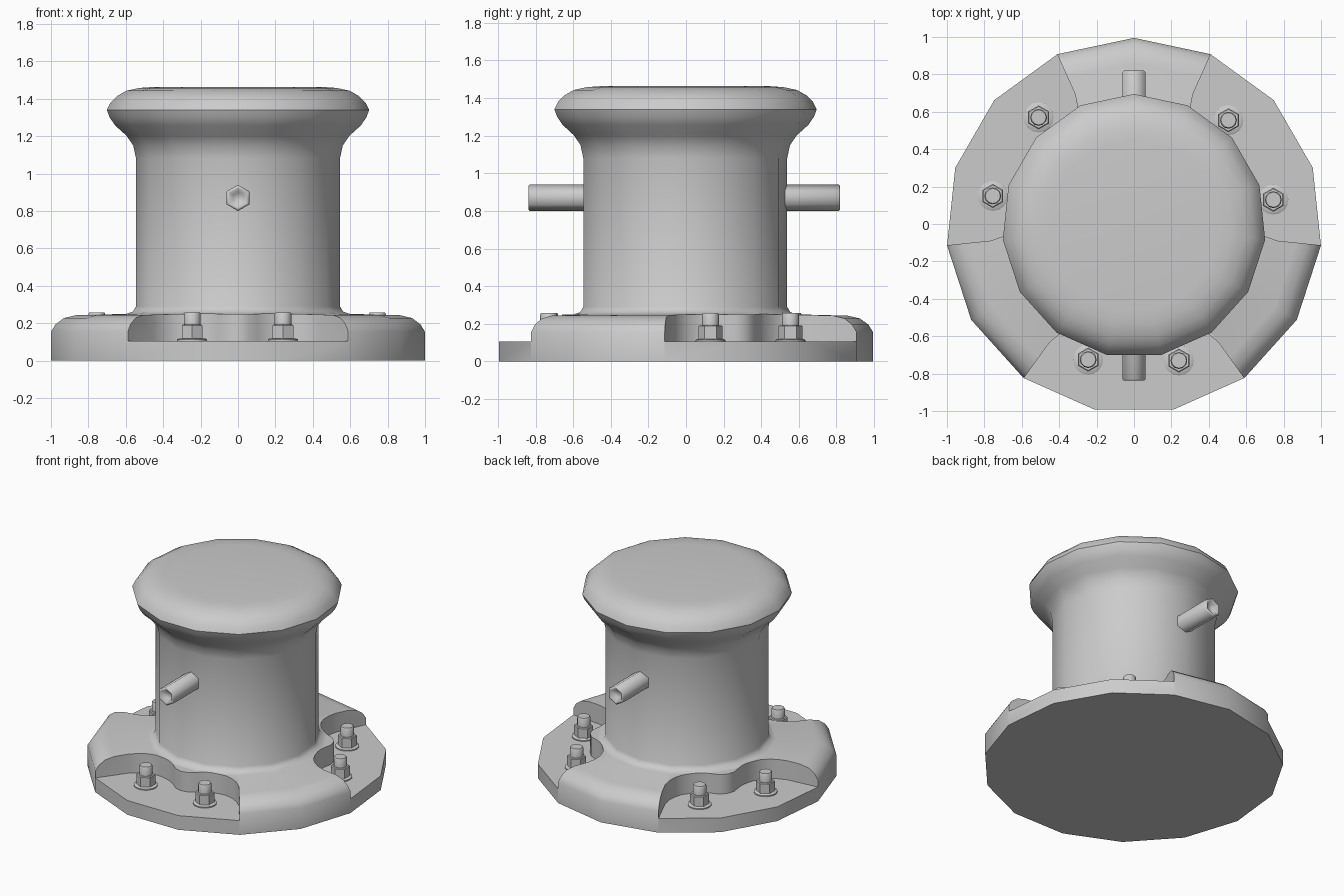
import bpy, bmesh
from math import radians, sin, cos
from mathutils import Matrix

if "Cube" in bpy.data.objects:
    bpy.data.objects.remove(bpy.data.objects["Cube"])

CY = -0.01   # axis of the 15-sided body


def finish(name, bm):
    bmesh.ops.recalc_face_normals(bm, faces=bm.faces)
    me = bpy.data.meshes.new(name)
    bm.to_mesh(me)
    bm.free()
    ob = bpy.data.objects.new(name, me)
    bpy.context.collection.objects.link(ob)
    return ob


def smooth(ob, angle):
    bpy.ops.object.select_all(action='DESELECT')
    ob.select_set(True)
    bpy.context.view_layer.objects.active = ob
    bpy.ops.object.shade_smooth_by_angle(angle=radians(angle))


def lathe(bm, profile, sides, phase=90, matrix=Matrix()):
    """Closed turned solid from (radius, height) points."""
    rings = []
    for r, z in profile:
        ring = []
        for i in range(sides):
            a = radians(phase + 360 * i / sides)
            v = bm.verts.new((r * cos(a), r * sin(a), z))
            v.co = matrix @ v.co
            ring.append(v)
        rings.append(ring)
    for a, b in zip(rings, rings[1:]):
        for i in range(sides):
            j = (i + 1) % sides
            bm.faces.new((a[i], a[j], b[j], b[i]))
    bm.faces.new(rings[0])
    bm.faces.new(rings[-1])


# bollard body: flange, column and mushroom head
profile = [(1.005, 0), (1.005, .155), (.98, .195), (.935, .228), (.87, .243),
           (.60, .25), (.565, .262), (.548, .29), (.548, 1.08), (.563, 1.15),
           (.60, 1.203), (.66, 1.257), (.69, 1.30), (.705, 1.34),
           (.685, 1.38), (.65, 1.415), (.60, 1.443), (.53, 1.458), (.46, 1.463)]
bm = bmesh.new()
lathe(bm, profile, 15, 90, Matrix.Translation((0, CY, 0)))
body = finish("bollard_body", bm)

# three bolt pockets cut into the flange
half = [(0, .65), (5, .64), (10, .605), (14, .59), (18, .585), (23, .59),
        (28, .61), (32, .65), (34.5, .70), (35.9, .77), (35.9, 1.4)]
curve = [(-a, r) for a, r in reversed(half[1:])] + half
bm = bmesh.new()
for mid in (-90, 30, 150):
    rows = []
    for z in (.105, .45):
        rows.append([bm.verts.new((r * cos(radians(mid + a)),
                                   r * sin(radians(mid + a)) + CY, z))
                     for a, r in curve])
    n = len(curve)
    for i in range(n):
        j = (i + 1) % n
        bm.faces.new((rows[0][i], rows[0][j], rows[1][j], rows[1][i]))
    bm.faces.new(rows[0])
    bm.faces.new(rows[1])
cutter = finish("pocket_cutter", bm)
cutter.hide_render = True
mod = body.modifiers.new("pockets", 'BOOLEAN')
mod.operation = 'DIFFERENCE'
mod.solver = 'EXACT'
mod.object = cutter
bpy.context.view_layer.objects.active = body
bpy.ops.object.modifier_apply(modifier=mod.name)
bpy.data.objects.remove(cutter)
smooth(body, 40)

# hexagonal cross bars with hollowed ends
for name, side, length in (("front_bar", 90, .838), ("back_bar", -90, .82)):
    bm = bmesh.new()
    lathe(bm, [(.07, .4), (.07, length - .008), (.062, length),
               (.052, length), (.03, length - .03)], 6, 90,
          Matrix.Translation((0, 0, .87)) @ Matrix.Rotation(radians(side), 4, 'X'))
    smooth(finish(name, bm), 65)

# washers, nuts and studs
spots = [(-.245, -.725), (.24, -.73), (.745, .13), (.505, .555),
         (-.51, .57), (-.755, .15)]
for k, (x, y) in enumerate(spots, 1):
    bm = bmesh.new()
    m = Matrix.Translation((x, y, 0))
    lathe(bm, [(.08, .10), (.08, .113), (.072, .118)], 16, 90, m)
    lathe(bm, [(.064, .11), (.064, .187), (.058, .192)], 6, 90, m)
    lathe(bm, [(.045, .18), (.045, .25), (.04, .257)], 12, 90, m)
    smooth(finish(f"anchor_bolt_{k}", bm), 40)
